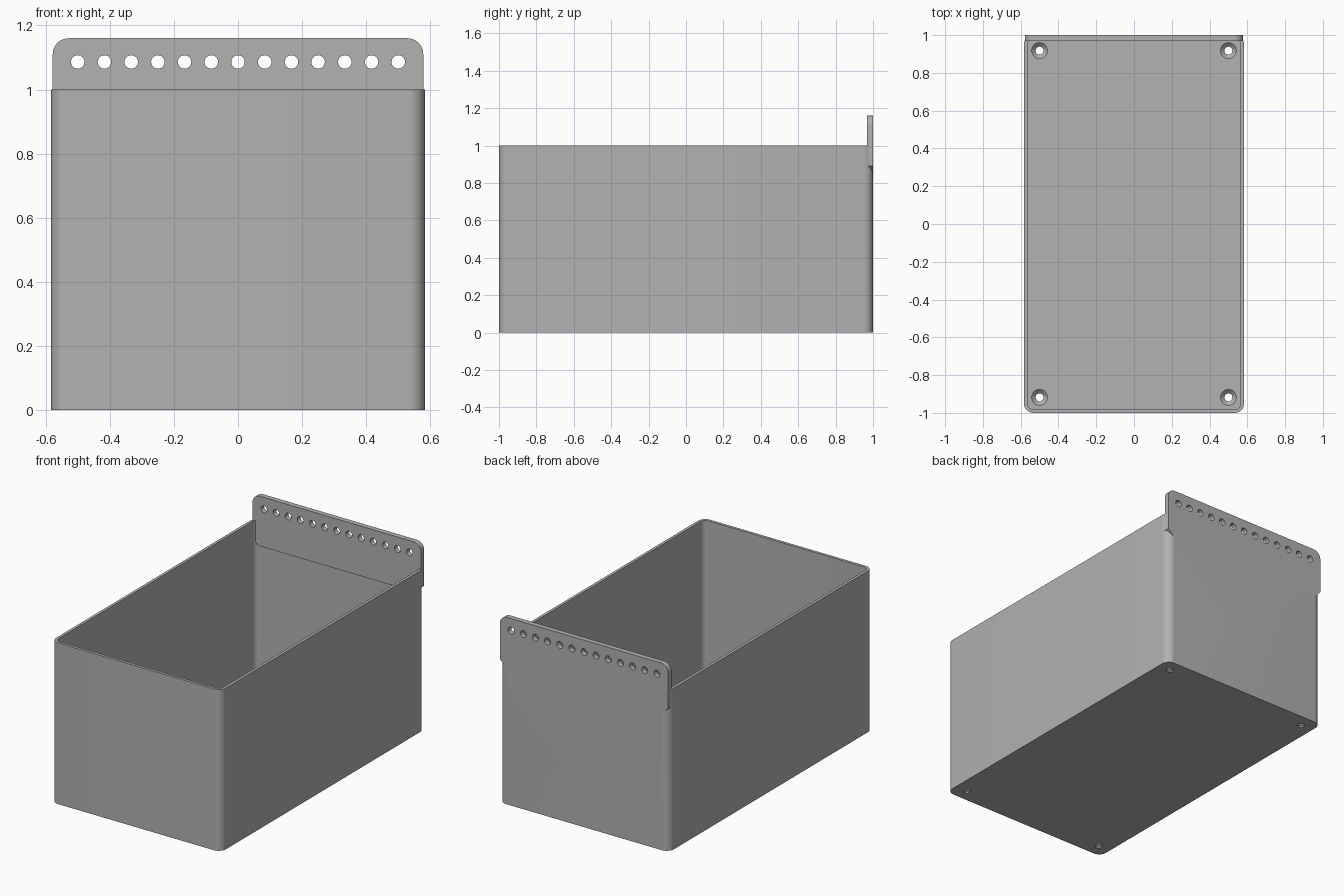
import bpy
import bmesh
from math import cos, sin, pi, radians

if "Cube" in bpy.data.objects:
    bpy.data.objects.remove(bpy.data.objects["Cube"])

HX, HY, TOP = 0.583, 1.0, 1.0      # half width, half length, height
WALL, FLOOR, CORNER = 0.018, 0.03, 0.05
PLATE_X, PLATE_Y = 0.578, 0.968    # hanging plate half width, inner face
PLATE_LOW, PLATE_TOP = 0.85, 1.16

grey = bpy.data.materials.new("plain_grey")
grey.use_nodes = True
colour = (0.445, 0.445, 0.445, 1)
grey.diffuse_color = colour
grey.node_tree.nodes["Principled BSDF"].inputs["Base Color"].default_value = colour


def finish(name, bm):
    bmesh.ops.recalc_face_normals(bm, faces=bm.faces)
    mesh = bpy.data.meshes.new(name)
    bm.to_mesh(mesh)
    bm.free()
    mesh.materials.append(grey)
    obj = bpy.data.objects.new(name, mesh)
    bpy.context.collection.objects.link(obj)
    return obj


def arc(cx, cy, r, start, steps=12):
    """Quarter circle, anticlockwise from the start angle."""
    return [(cx + r * cos(start + i * pi / 2 / steps),
             cy + r * sin(start + i * pi / 2 / steps)) for i in range(steps + 1)]


def rounded(hx, hy, r):
    corners = [(1, 1), (-1, 1), (-1, -1), (1, -1)]
    return [p for i, (sx, sy) in enumerate(corners)
            for p in arc(sx * (hx - r), sy * (hy - r), r, i * pi / 2)]


def prism(name, outline, place, depth):
    """Extrude an outline placed in space by place(u, v) along depth."""
    bm = bmesh.new()
    face = bm.faces.new([bm.verts.new(place(u, v)) for u, v in outline])
    ext = bmesh.ops.extrude_face_region(bm, geom=[face])
    verts = [g for g in ext["geom"] if isinstance(g, bmesh.types.BMVert)]
    bmesh.ops.translate(bm, verts=verts, vec=depth)
    return finish(name, bm)


def lathe(name, x, y, profile, steps=32):
    """Closed turned solid around a vertical axis, profile of (radius, z)."""
    bm = bmesh.new()
    rings = [[bm.verts.new((x + r * cos(2 * pi * i / steps),
                            y + r * sin(2 * pi * i / steps), z))
              for i in range(steps)] for r, z in profile]
    for a, b in zip(rings, rings[1:]):
        for i in range(steps):
            j = (i + 1) % steps
            bm.faces.new((a[i], a[j], b[j], b[i]))
    bm.faces.new(rings[0])
    bm.faces.new(rings[-1])
    return finish(name, bm)


def combine(target, tool, operation):
    mod = target.modifiers.new(operation.lower(), "BOOLEAN")
    mod.operation, mod.solver, mod.object = operation, "EXACT", tool
    bpy.ops.object.select_all(action="DESELECT")
    bpy.context.view_layer.objects.active = target
    target.select_set(True)
    bpy.ops.object.modifier_apply(modifier=mod.name)
    bpy.data.objects.remove(tool)


# Open bin with rounded upright corners
storage_bin = prism("storage_bin", rounded(HX, HY, CORNER),
                    lambda u, v: (u, v, 0), (0, 0, TOP))
cavity = prism("cavity", rounded(HX - WALL, HY - WALL, CORNER - WALL),
               lambda u, v: (u, v, FLOOR), (0, 0, TOP))
combine(storage_bin, cavity, "DIFFERENCE")

# Hanging plate: rounded above, chamfered below
r, c = 0.05, 0.04
outline = (arc(PLATE_X - r, PLATE_TOP - r, r, 0)
           + arc(r - PLATE_X, PLATE_TOP - r, r, pi / 2)
           + [(-PLATE_X, PLATE_LOW + c), (c - PLATE_X, PLATE_LOW),
              (PLATE_X - c, PLATE_LOW), (PLATE_X, PLATE_LOW + c)])
plate = prism("hanging_plate", outline,
              lambda u, v: (u, PLATE_Y, v), (0, HY - PLATE_Y, 0))
combine(storage_bin, plate, "UNION")

# Row of peg holes through the plate
circle = [(0.021 * cos(2 * pi * i / 32), 0.021 * sin(2 * pi * i / 32))
          for i in range(32)]
for k in range(-6, 7):
    peg = prism("peg_hole", circle,
                lambda u, v: (u + k / 12, PLATE_Y - 0.1, v + 1.086), (0, 0.3, 0))
    combine(storage_bin, peg, "DIFFERENCE")

# Countersunk screw holes in the floor
for sx in (-1, 1):
    for sy in (-1, 1):
        screw = lathe("screw_hole", sx * 0.5, sy * 0.918,
                      [(0.021, -0.05), (0.021, 0.008),
                       (0.042, FLOOR - 0.002), (0.042, 0.08)])
        combine(storage_bin, screw, "DIFFERENCE")

bpy.ops.object.select_all(action="DESELECT")
bpy.context.view_layer.objects.active = storage_bin
storage_bin.select_set(True)
bpy.ops.object.shade_smooth_by_angle(angle=radians(30))
